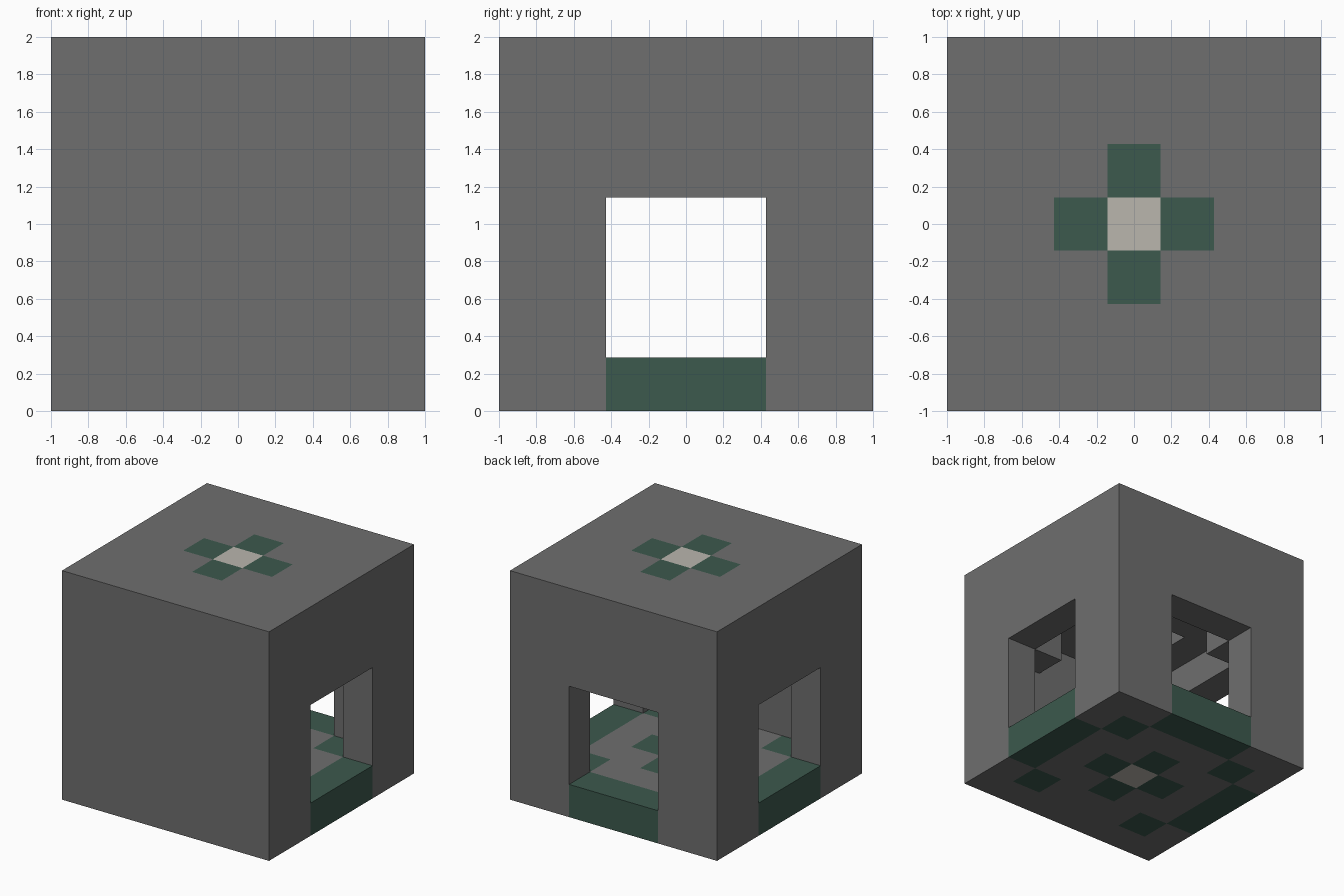
import bpy
import bmesh
from mathutils import Vector

cube = bpy.data.objects.get("Cube")
if cube:
    bpy.data.objects.remove(cube, do_unlink=True)

N = 7            # blocks along each side
U = 2 / N        # block size
STONE, GREEN, PALE = range(3)


def make_material(name, colour):
    mat = bpy.data.materials.new(name)
    mat.use_nodes = True
    mat.diffuse_color = colour
    mat.node_tree.nodes["Principled BSDF"].inputs["Base Color"].default_value = colour
    return mat


MATERIALS = [
    make_material("grey_stone", (0.158, 0.158, 0.158, 1)),
    make_material("dark_green", (0.045, 0.1, 0.075, 1)),
    make_material("pale_tile", (0.49, 0.465, 0.42, 1)),
]


def cross_colour(x, y):
    """Green cross with a pale centre."""
    reach = abs(x) + abs(y)
    return PALE if reach == 0 else GREEN if reach == 1 else STONE


def block(x, y, z):
    """Part name and colour of the block at x, y (from the middle) and level z."""
    if max(abs(x), abs(y)) > 3 or not 0 <= z < N:
        return None
    side_doorway = abs(x) == 3 and abs(y) <= 1
    back_doorway = y == 3 and abs(x) <= 1
    # floor with door sills, corner tiles and the middle cross
    if z == 0:
        if side_doorway or back_doorway or abs(x) == abs(y) == 2:
            return "floor", GREEN
        return "floor", cross_colour(x, y)
    # roof slab, its inlaid cross open to the room below
    if z == 6:
        return "roof", cross_colour(x, y)
    if z == 5:
        return None if abs(x) + abs(y) <= 1 else ("ceiling", STONE)
    # walls with three doorways
    if max(abs(x), abs(y)) == 3:
        if (side_doorway or back_doorway) and z <= 3:
            return None
        return "walls", STONE
    # blocks under the ceiling in the room corners
    if z == 4 and abs(x) == abs(y) == 2:
        return "corner_brackets", STONE
    return None


CELLS = [(x, y, z) for x in range(-3, 4) for y in range(-3, 4) for z in range(N)]
DIRECTIONS = [Vector(d) * s for d in ((1, 0, 0), (0, 1, 0), (0, 0, 1)) for s in (1, -1)]


def build_part(name):
    """Mesh of one part, keeping only the block sides that are open."""
    bm = bmesh.new()
    for cell in CELLS:
        content = block(*cell)
        if not content or content[0] != name:
            continue
        centre = Vector(cell) + Vector((0, 0, 0.5))
        for d in DIRECTIONS:
            if block(*(int(c + o) for c, o in zip(cell, d))):
                continue
            side = Vector((d.y, d.z, d.x)) / 2
            up = d.cross(side)
            middle = centre + d / 2
            corners = (-side - up, side - up, side + up, up - side)
            face = bm.faces.new([bm.verts.new((middle + c) * U) for c in corners])
            face.material_index = content[1]
    bmesh.ops.remove_doubles(bm, verts=bm.verts, dist=U / 100)
    mesh = bpy.data.meshes.new(name)
    bm.to_mesh(mesh)
    bm.free()
    for mat in MATERIALS:
        mesh.materials.append(mat)
    bpy.context.collection.objects.link(bpy.data.objects.new(name, mesh))


for part in ("floor", "walls", "corner_brackets", "ceiling", "roof"):
    build_part(part)
